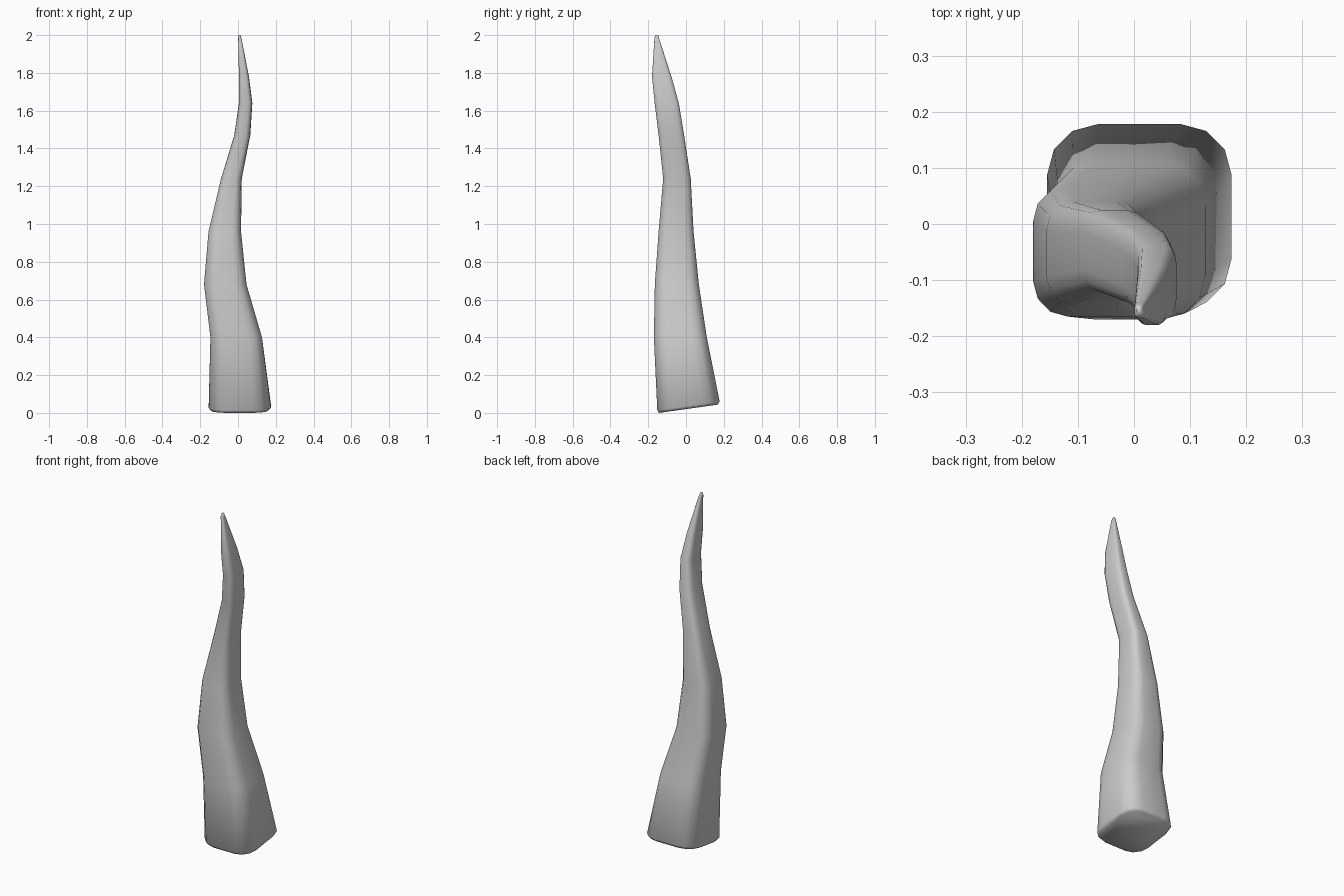
import bpy
import bmesh
from math import cos, sin, pi

cube = bpy.data.objects.get("Cube")
if cube:
    bpy.data.objects.remove(cube, do_unlink=True)

# Horn cross-sections: height, x min, x max, y min, y max, tilt along y
SECTIONS = [
    (0.020, -0.145, 0.160, -0.142, 0.168, 0.14),
    (0.035, -0.155, 0.174, -0.152, 0.178, 0.14),
    (0.40, -0.146, 0.127, -0.170, 0.110, 0.0),
    (0.68, -0.180, 0.045, -0.165, 0.068, 0.0),
    (0.96, -0.156, 0.016, -0.145, 0.040, 0.0),
    (1.24, -0.090, 0.020, -0.121, 0.025, 0.0),
    (1.47, -0.020, 0.065, -0.145, -0.010, 0.0),
    (1.64, 0.005, 0.076, -0.166, -0.038, 0.0),
    (1.78, 0.005, 0.058, -0.180, -0.077, 0.0),
    (1.985, 0.001, 0.018, -0.167, -0.143, 0.0),
    (2.00, 0.004, 0.013, -0.162, -0.147, 0.0),
]
ROUND = 0.55   # corner radius as a share of the half width
STEPS = 4      # points per rounded corner


def ring(bm, z, x0, x1, y0, y1, tilt):
    """Rounded-square loop fitted to the given bounds."""
    cx, cy, hx, hy = (x0 + x1) / 2, (y0 + y1) / 2, (x1 - x0) / 2, (y1 - y0) / 2
    verts = []
    for corner, (sx, sy) in enumerate([(1, 1), (-1, 1), (-1, -1), (1, -1)]):
        for i in range(STEPS):
            a = pi / 2 * (corner + i / (STEPS - 1))
            x = cx + hx * (sx * (1 - ROUND) + ROUND * cos(a))
            y = cy + hy * (sy * (1 - ROUND) + ROUND * sin(a))
            verts.append(bm.verts.new((x, y, z + tilt * y)))
    return verts


# Loft the twisting horn and close both ends
bm = bmesh.new()
rings = [ring(bm, *s) for s in SECTIONS]
for low, high in zip(rings, rings[1:]):
    for i in range(len(low)):
        j = (i + 1) % len(low)
        bm.faces.new((low[i], low[j], high[j], high[i]))
bm.faces.new(rings[0][::-1])
bm.faces.new(rings[-1])
for face in bm.faces:
    face.smooth = True
mesh = bpy.data.meshes.new("horn")
bm.to_mesh(mesh)
bm.free()

# Plain grey finish
grey = bpy.data.materials.new("light_grey")
grey.use_nodes = True
colour = (0.6, 0.6, 0.6, 1.0)
grey.diffuse_color = colour
grey.node_tree.nodes["Principled BSDF"].inputs["Base Color"].default_value = colour
mesh.materials.append(grey)

horn = bpy.data.objects.new("horn", mesh)
bpy.context.collection.objects.link(horn)
